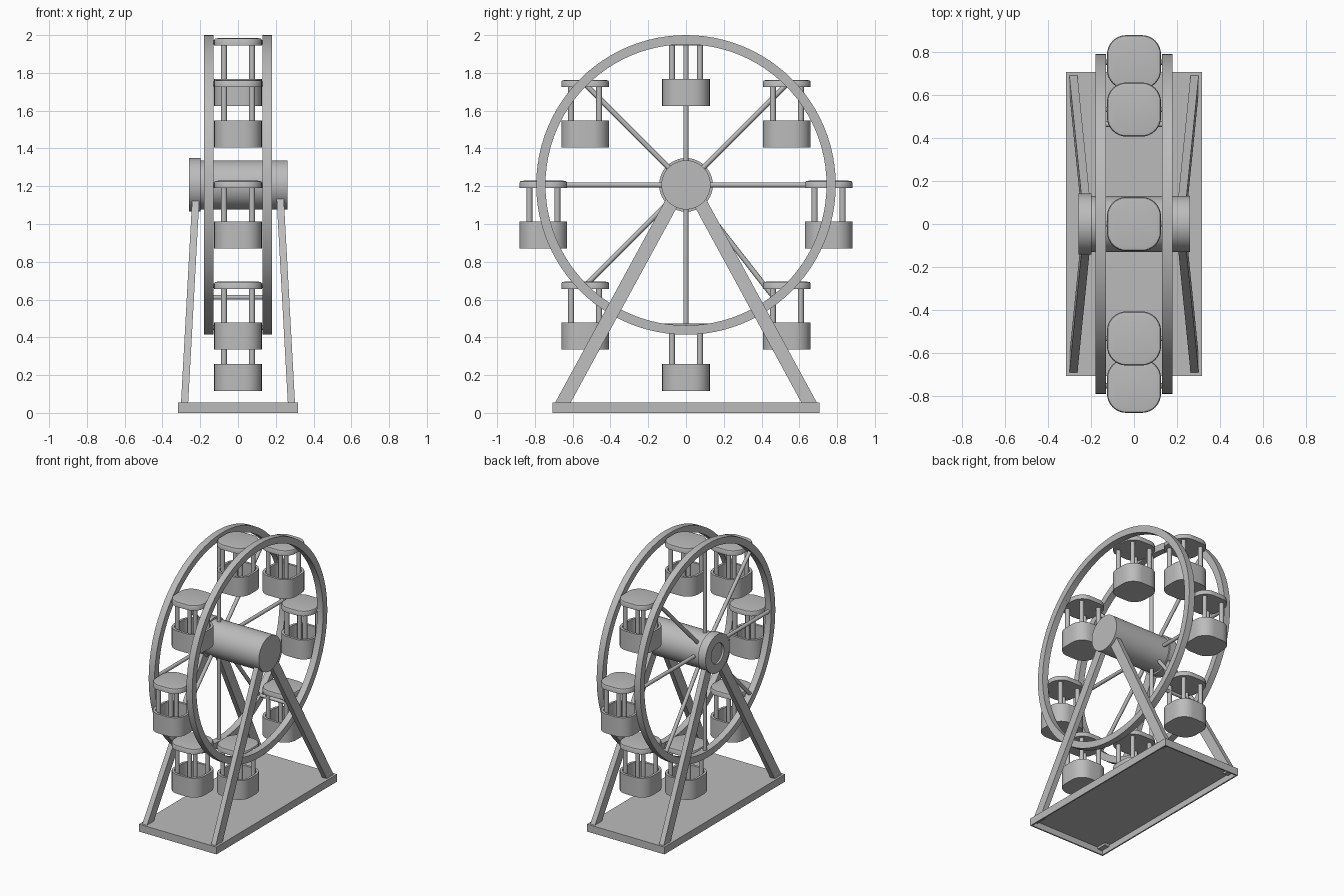
import bpy, bmesh, math
from mathutils import Vector

old = bpy.data.objects.get("Cube")
if old:
    bpy.data.objects.remove(old, do_unlink=True)

grey = bpy.data.materials.new("plain grey")
grey.use_nodes = True
grey.diffuse_color = (0.5, 0.5, 0.5, 1)
grey.node_tree.nodes["Principled BSDF"].inputs["Base Color"].default_value = (0.5, 0.5, 0.5, 1)

AXLE_Z = 1.207
PIVOT_R = 0.755
RING_X = 0.155


def finish(bm, name):
    """Turn a bmesh into a shaded, coloured object."""
    bmesh.ops.recalc_face_normals(bm, faces=bm.faces)
    mesh = bpy.data.meshes.new(name)
    bm.to_mesh(mesh)
    bm.free()
    mesh.materials.append(grey)
    obj = bpy.data.objects.new(name, mesh)
    bpy.context.collection.objects.link(obj)
    bpy.ops.object.select_all(action='DESELECT')
    obj.select_set(True)
    bpy.context.view_layer.objects.active = obj
    bpy.ops.object.shade_smooth_by_angle(angle=math.radians(35))
    return obj


def loft(name, loops, closed=False):
    """Skin a list of point loops; cap both ends unless closed."""
    bm = bmesh.new()
    rows = [[bm.verts.new(p) for p in loop] for loop in loops]
    n = len(rows[0])
    pairs = list(zip(rows, rows[1:]))
    if closed:
        pairs.append((rows[-1], rows[0]))
    else:
        bm.faces.new(rows[0])
        bm.faces.new(rows[-1])
    for a, b in pairs:
        for i in range(n):
            j = (i + 1) % n
            bm.faces.new((a[i], a[j], b[j], b[i]))
    return finish(bm, name)


def lathe(name, profile, closed=False, steps=64):
    """Spin (x, radius) points around the axle."""
    turns = [2 * math.pi * i / steps for i in range(steps)]
    return loft(name, [[(x, r * math.cos(t), AXLE_Z + r * math.sin(t)) for t in turns]
                       for x, r in profile], closed)


def rounded_square(half, radius, z, steps=8):
    points = []
    for corner in range(4):
        mid = math.pi / 4 + corner * math.pi / 2
        cx = math.copysign(half - radius, math.cos(mid))
        cy = math.copysign(half - radius, math.sin(mid))
        for i in range(steps + 1):
            t = corner * math.pi / 2 + i * math.pi / 2 / steps
            points.append((cx + radius * math.cos(t), cy + radius * math.sin(t), z))
    return points


def bar(name, start, end, radius, sides=12):
    start, end = Vector(start), Vector(end)
    turn = (end - start).to_track_quat('Z', 'Y')
    ring = [turn @ Vector((radius * math.cos(2 * math.pi * i / sides),
                           radius * math.sin(2 * math.pi * i / sides), 0)) for i in range(sides)]
    return loft(name, [[p + start for p in ring], [p + end for p in ring]])


# Base tray, hollow underneath
def rectangle(inset, z):
    x, y = 0.318 - inset, 0.708 - inset
    return [(x, y, z), (-x, y, z), (-x, -y, z), (x, -y, z)]


loft("base", [rectangle(0.01, 0.045), rectangle(0.01, 0), rectangle(0, 0), rectangle(0, 0.055)])

# Four splayed support legs with rectangular section
for sx in (-1, 1):
    for sy in (-1, 1):
        ends = []
        for x, y, z in ((0.284, 0.665, 0.03), (0.222, 0.05, 1.16)):
            ends.append([(sx * (x + dx), sy * (y + dy), z)
                         for dx, dy in ((-.019, -.041), (.019, -.041), (.019, .041), (-.019, .041))])
        loft(("right" if sx < 0 else "left") + ("_front_leg" if sy < 0 else "_back_leg"), ends)

# Hub drum and its recessed end flange
lathe("hub", [(-0.21, 0.13), (0.262, 0.13)])
lathe("hub_flange", [(-0.198, 0.142), (-0.26, 0.142), (-0.26, 0.075), (-0.245, 0.075)])

# Two wheel rims
for side, sx in (("right", -1), ("left", 1)):
    a, b = sx * (RING_X - 0.024), sx * (RING_X + 0.024)
    lathe(side + "_rim", [(a, 0.744), (b, 0.744), (b, 0.793), (a, 0.793)], closed=True, steps=96)

# Spokes on one rim, crossbars and hanging cabins
for k in range(8):
    angle = k * math.pi / 4
    bar_angle = math.radians(-52) if k == 7 else angle
    y, z = PIVOT_R * math.cos(bar_angle), AXLE_Z + PIVOT_R * math.sin(bar_angle)
    bar("spoke", (-RING_X, 0, AXLE_Z), (-RING_X, y, z), 0.0135)
    bar("crossbar", (-RING_X, y, z), (RING_X, y, z), 0.0125)

    cabin_at = (0, PIVOT_R * math.cos(angle), AXLE_Z + PIVOT_R * math.sin(angle))
    parts = [
        loft("cabin_roof", [rounded_square(0.126, 0.09, -0.016), rounded_square(0.126, 0.09, 0.012),
                            rounded_square(0.122, 0.086, 0.019), rounded_square(0.105, 0.07, 0.022)]),
        loft("cabin_tub", [rounded_square(0.126, 0.09, -0.337), rounded_square(0.126, 0.09, -0.194),
                           rounded_square(0.108, 0.072, -0.194), rounded_square(0.108, 0.072, -0.32)]),
    ]
    for px in (-0.074, 0.074):
        for py in (-0.074, 0.074):
            parts.append(bar("cabin_post", (px, py, -0.325), (px, py, 0), 0.016))
    for part in parts:
        part.location = cabin_at
